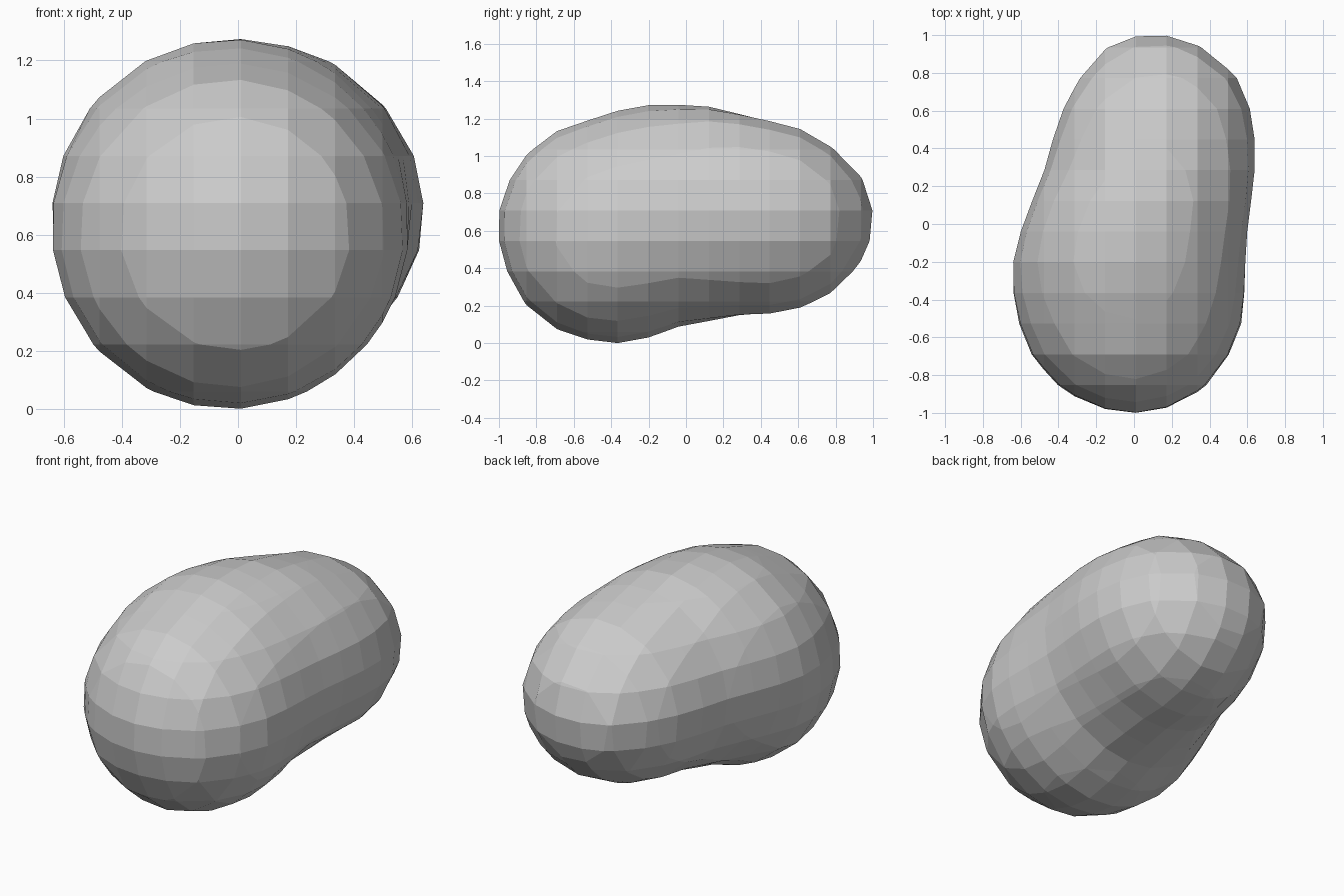
import bpy, bmesh, math
from itertools import product
from mathutils import Vector

if "Cube" in bpy.data.objects:
    bpy.data.objects.remove(bpy.data.objects["Cube"])

# Body cross-sections along y: (y, centre x, half width, centre z, half height)
SECTIONS = [
    (-1.005, 0.00, 0.00, 0.625, 0.00),
    (-0.93, -0.005, 0.285, 0.61, 0.285),
    (-0.85, -0.01, 0.40, 0.605, 0.405),
    (-0.69, -0.02, 0.525, 0.605, 0.53),
    (-0.53, -0.02, 0.59, 0.605, 0.585),
    (-0.365, -0.027, 0.615, 0.622, 0.622),
    (-0.20, -0.025, 0.617, 0.652, 0.622),
    (-0.04, 0.00, 0.60, 0.682, 0.593),
    (0.12, 0.04, 0.58, 0.692, 0.574),
    (0.285, 0.082, 0.557, 0.688, 0.542),
    (0.45, 0.105, 0.535, 0.673, 0.518),
    (0.61, 0.12, 0.495, 0.668, 0.48),
    (0.77, 0.13, 0.42, 0.66, 0.395),
    (0.93, 0.11, 0.26, 0.665, 0.24),
    (1.005, 0.10, 0.00, 0.665, 0.00),
]
STEP = 0.1625                       # facet grid
ORIGIN = Vector((0.01, -0.04, 0.06))


def field(p):
    """Negative inside the body, positive outside."""
    for a, b in zip(SECTIONS, SECTIONS[1:]):
        if a[0] <= p.y < b[0]:
            t = (p.y - a[0]) / (b[0] - a[0])
            mix = lambda u, v: u + (v - u) * t
            w2 = mix(a[2] ** 2, b[2] ** 2) + 1e-9
            h2 = mix(a[4] ** 2, b[4] ** 2) + 1e-9
            return (p.x - mix(a[1], b[1])) ** 2 / w2 + (p.z - mix(a[3], b[3])) ** 2 / h2 - 1
    return 1.0


def grid_point(c):
    return ORIGIN + Vector(c) * STEP


def crossing(a, b):
    """Surface point on the grid edge from a (inside) to b (outside)."""
    for _ in range(24):
        m = (a + b) / 2
        if field(m) < 0:
            a = m
        else:
            b = m
    return (a + b) / 2


# Blobby body, faceted on a regular cell grid
bm = bmesh.new()
corners = list(product((0, 1), repeat=3))
inside = {c: field(grid_point(c)) < 0
          for c in product(range(-6, 7), range(-8, 9), range(-2, 10))}
verts = {}
for cell in product(range(-6, 6), range(-8, 8), range(-2, 9)):
    keys = [tuple(i + o for i, o in zip(cell, c)) for c in corners]
    if len({inside[k] for k in keys}) == 1:
        continue
    ring, normal = [], Vector()
    for k, c in zip(keys, corners):
        normal += (Vector(c) - Vector((0.5, 0.5, 0.5))) * (-1 if inside[k] else 1)
        for axis in range(3):
            if c[axis] == 0:
                k2 = tuple(v + (i == axis) for i, v in enumerate(k))
                if inside[k] != inside[k2]:
                    if (k, k2) not in verts:
                        a, b = (k, k2) if inside[k] else (k2, k)
                        verts[k, k2] = bm.verts.new(crossing(grid_point(a), grid_point(b)))
                    ring.append(verts[k, k2])
    # Order the cell's points around the outward direction
    mid = sum((v.co for v in ring), Vector()) / len(ring)
    normal.normalize()
    u = normal.orthogonal().normalized()
    w = normal.cross(u)
    ring.sort(key=lambda v: math.atan2((v.co - mid).dot(w), (v.co - mid).dot(u)))
    bm.faces.new(ring)

bmesh.ops.recalc_face_normals(bm, faces=bm.faces)
low = min(v.co.z for v in bm.verts)
bmesh.ops.translate(bm, verts=bm.verts, vec=(0, 0, -low))

mesh = bpy.data.meshes.new("blob_body")
bm.to_mesh(mesh)
bm.free()
bpy.context.collection.objects.link(bpy.data.objects.new("blob_body", mesh))
